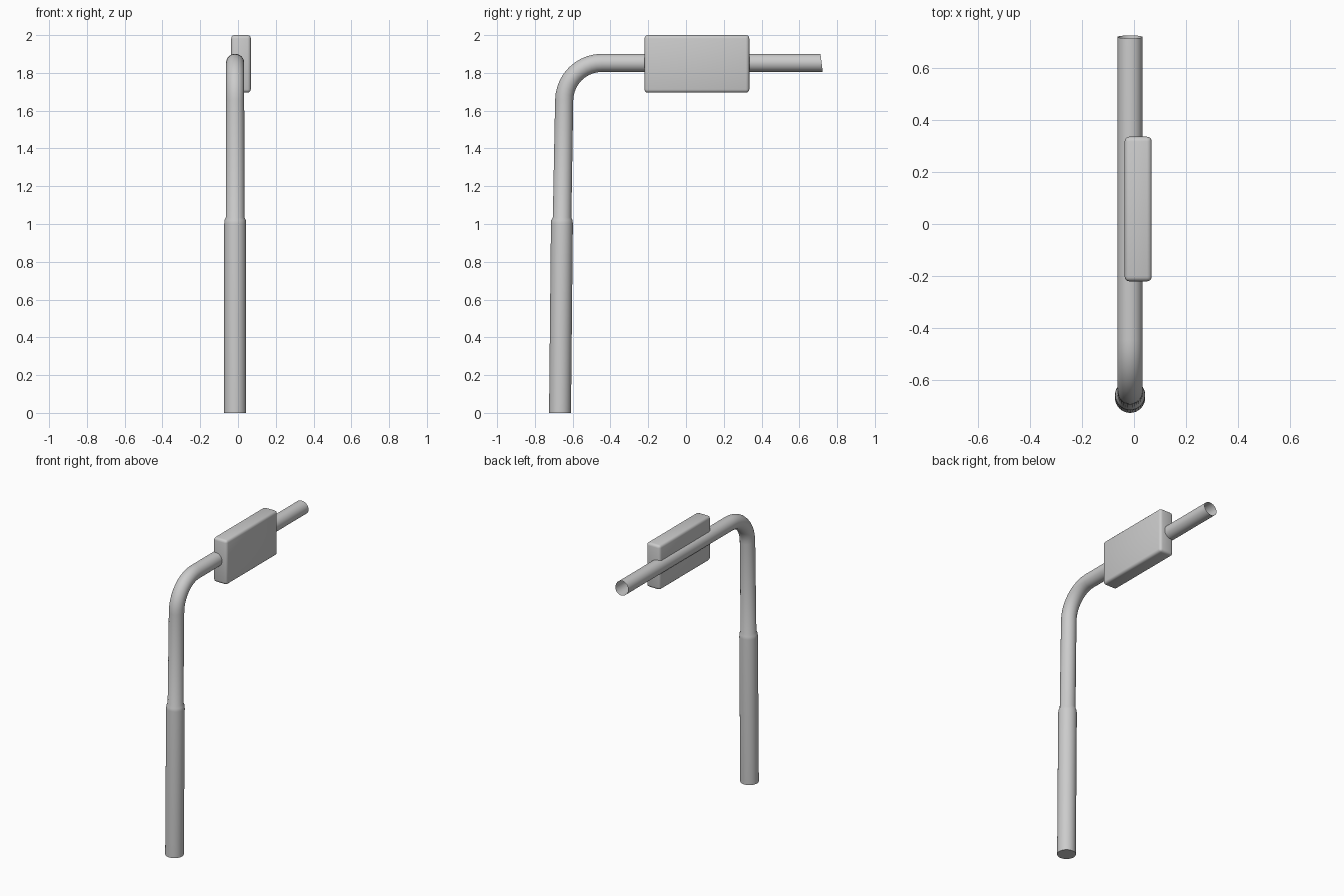
import bpy, bmesh
from math import sin, cos, pi, radians
from mathutils import Vector

if "Cube" in bpy.data.objects:
    bpy.data.objects.remove(bpy.data.objects["Cube"])

X = -0.015      # pole axis in x
SIDES = 32


def finish(name, bm, angle):
    bmesh.ops.recalc_face_normals(bm, faces=bm.faces)
    me = bpy.data.meshes.new(name)
    bm.to_mesh(me)
    bm.free()
    ob = bpy.data.objects.new(name, me)
    bpy.context.collection.objects.link(ob)
    bpy.ops.object.select_all(action='DESELECT')
    ob.select_set(True)
    bpy.context.view_layer.objects.active = ob
    bpy.ops.object.shade_smooth_by_angle(angle=radians(angle))
    return ob


# Pole: rings of (y, z, radius, path angle in degrees) swept in the YZ plane
rings = [
    (-0.667, 0.0, 0.058, 90),      # foot
    (-0.657, 1.0, 0.058, 90),      # top of the thick sleeve
    (-0.657, 1.02, 0.0565, 90),
    (-0.656, 1.035, 0.049, 90),    # step to the thin tube
]
R, cy, cz = 0.20, -0.445, 1.653
STEPS = 10
for i in range(STEPS + 1):         # elbow
    d = 89.4 * (1 - i / STEPS)
    a = radians(d)
    rings.append((cy - R * sin(a), cz + R * cos(a), 0.048, d))
rings.append((0.718, 1.853, 0.048, 7))   # slanted open end

bm = bmesh.new()
loops = []
for y, z, r, d in rings:
    a = radians(d)
    n = Vector((0, -sin(a), cos(a)))
    loops.append([bm.verts.new(Vector((X, y, z))
                  + Vector((1, 0, 0)) * r * cos(2 * pi * k / SIDES)
                  + n * r * sin(2 * pi * k / SIDES)) for k in range(SIDES)])
for p, q in zip(loops, loops[1:]):
    for k in range(SIDES):
        m = (k + 1) % SIDES
        bm.faces.new((p[k], p[m], q[m], q[k]))
bm.faces.new(loops[0])             # closed foot
finish("pole", bm, 35)

# Sign box: rounded slab hung on the horizontal arm
lo, hi = Vector((-0.036, -0.22, 1.695)), Vector((0.068, 0.335, 2.0))
bm = bmesh.new()
bmesh.ops.create_cube(bm, size=1)
for v in bm.verts:
    v.co = Vector(c * s for c, s in zip(v.co, hi - lo)) + (lo + hi) / 2
bmesh.ops.bevel(bm, geom=bm.edges[:], offset=0.018, segments=3,
                profile=0.5, affect='EDGES')
finish("sign_box", bm, 40)
